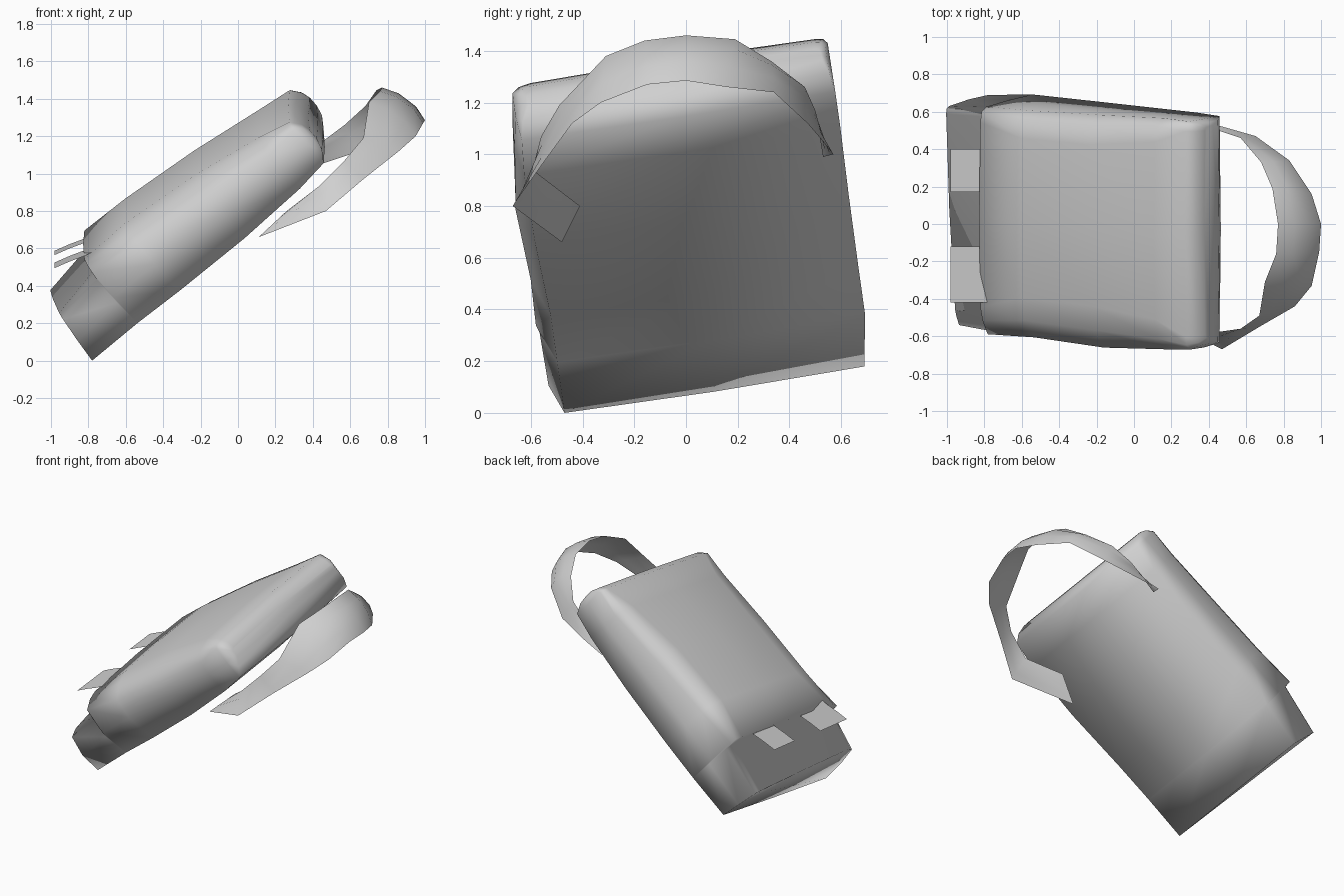
import bpy, bmesh, math
from mathutils import Vector

if "Cube" in bpy.data.objects:
    bpy.data.objects.remove(bpy.data.objects["Cube"])

grey = bpy.data.materials.new("grey_fabric")
grey.use_nodes = True
COL = (0.63, 0.63, 0.63, 1)
grey.diffuse_color = COL
grey.node_tree.nodes["Principled BSDF"].inputs["Base Color"].default_value = COL

# Tilted frame of the bag: length, width, thickness
O = Vector((-0.78, -0.47, 0.0))
U = Vector((0.757, -0.092, 0.647))
V = Vector((0.0, 0.988, 0.153))
W = Vector((-0.653, -0.116, 0.748))


def bag(u, v, w):
    return O + U * u + V * v + W * w


def loft(name, rows, closed, angle):
    """Skin rows of points; closed rows also get end caps."""
    bm = bmesh.new()
    vs = [[bm.verts.new(p) for p in r] for r in rows]
    n = len(rows[0])
    for a, b in zip(vs, vs[1:]):
        for i in range(n if closed else n - 1):
            j = (i + 1) % n
            bm.faces.new((a[i], a[j], b[j], b[i]))
    if closed:
        bm.faces.new(vs[0][::-1])
        bm.faces.new(vs[-1])
    bmesh.ops.recalc_face_normals(bm, faces=bm.faces)
    me = bpy.data.meshes.new(name)
    bm.to_mesh(me)
    bm.free()
    me.materials.append(grey)
    ob = bpy.data.objects.new(name, me)
    bpy.context.collection.objects.link(ob)
    bpy.ops.object.select_all(action='DESELECT')
    ob.select_set(True)
    bpy.context.view_layer.objects.active = ob
    bpy.ops.object.shade_smooth_by_angle(angle=math.radians(angle))


def ring(u, v0, v1, w0, w1, r, bulge, lean, skew=0.0):
    """Cross-section with rounded upper edges: the right side bulges out,
    the left side leans in. Skew tips the upper part along the length."""
    h = w1 - w0
    mid = (v0 + v1) / 2
    top = v1 - lean
    pts = [(v0, w0), (mid, w0 - 0.01), (v1, w0),
           (v1 - lean * 0.3, w0 + h * 0.45), (top, w1 - r * 0.6),
           (top - r * 0.3, w1 - r * 0.12), (top - r, w1),
           (mid, w1 + 0.01),
           (v0 + r * 1.3, w1), (v0 + r * 0.4, w1 - r * 0.22),
           (v0 - bulge * 0.8, w1 - r * 0.75), (v0 - bulge, w0 + h * 0.45)]
    return [bag(u + skew * (0.55 - v) * (w - w0) / h, v, w) for v, w in pts]


# Bag: pouch end, step up to the flap hem, rounded top end
loft("bag_and_flap", [
    ring(0.00, 0.00, 1.174, 0.00, 0.305, 0.04, 0.045, 0.03, 0.06),
    ring(0.310, 0.00, 1.205, -0.005, 0.355, 0.05, 0.05, 0.03),
    ring(0.316, 0.00, 1.205, -0.005, 0.43, 0.08, 0.06, 0.02),
    ring(0.60, 0.00, 1.205, -0.02, 0.425, 0.14, 0.055, 0.02),
    ring(1.05, -0.02, 1.207, -0.03, 0.38, 0.15, 0.055, 0.01),
    ring(1.45, -0.025, 1.212, -0.02, 0.315, 0.12, 0.02, 0.0),
    ring(1.635, -0.015, 1.212, 0.00, 0.28, 0.05, 0.01, 0.0),
    ring(1.675, 0.00, 1.20, 0.06, 0.23, 0.04, 0.00, 0.0),
    ring(1.69, 0.03, 1.18, 0.12, 0.18, 0.02, 0.00, 0.0)], True, 100)

# Two small closure tabs at the lower edge of the flap
for name, y0, y1, dz in (("right_tab", -0.42, -0.12, 0.0), ("left_tab", 0.17, 0.40, 0.07)):
    loft(name, [[(x, y, z + dz + 0.1 * (y - y0)) for y in (y0, (y0 + y1) / 2, y1)]
                for x, z in ((-0.98, 0.495), (-0.90, 0.53), (-0.82, 0.56), (-0.74, 0.60))],
         False, 60)

# Broad curved carrying strap: outer and inner edge at each station
strap = [
    ((0.11, -0.48, 0.66), (0.26, -0.41, 0.80)),
    ((0.47, -0.67, 0.80), (0.43, -0.58, 0.93)),
    ((0.67, -0.55, 0.97), (0.57, -0.56, 1.07)),
    ((0.86, -0.44, 1.12), (0.67, -0.49, 1.19)),
    ((0.95, -0.33, 1.20), (0.70, -0.31, 1.38)),
    ((0.99, -0.15, 1.27), (0.76, -0.16, 1.44)),
    ((1.00, 0.00, 1.285), (0.77, 0.00, 1.46)),
    ((0.95, 0.16, 1.26), (0.74, 0.19, 1.445)),
    ((0.83, 0.34, 1.24), (0.68, 0.33, 1.36)),
    ((0.65, 0.47, 1.12), (0.57, 0.46, 1.26)),
    ((0.44, 0.53, 1.05), (0.45, 0.50, 1.17)),
    ((0.27, 0.57, 1.00), (0.28, 0.53, 0.99))]
rows = []
for i, (a, b) in enumerate(strap):
    a, b = Vector(a), Vector(b)
    out = Vector((0.7, 0, 0.7)) * (0.03 if 3 < i < 9 else 0.0)
    rows.append([a, a.lerp(b, 0.3) + out, a.lerp(b, 0.7) + out, b])
loft("strap", rows, False, 60)
